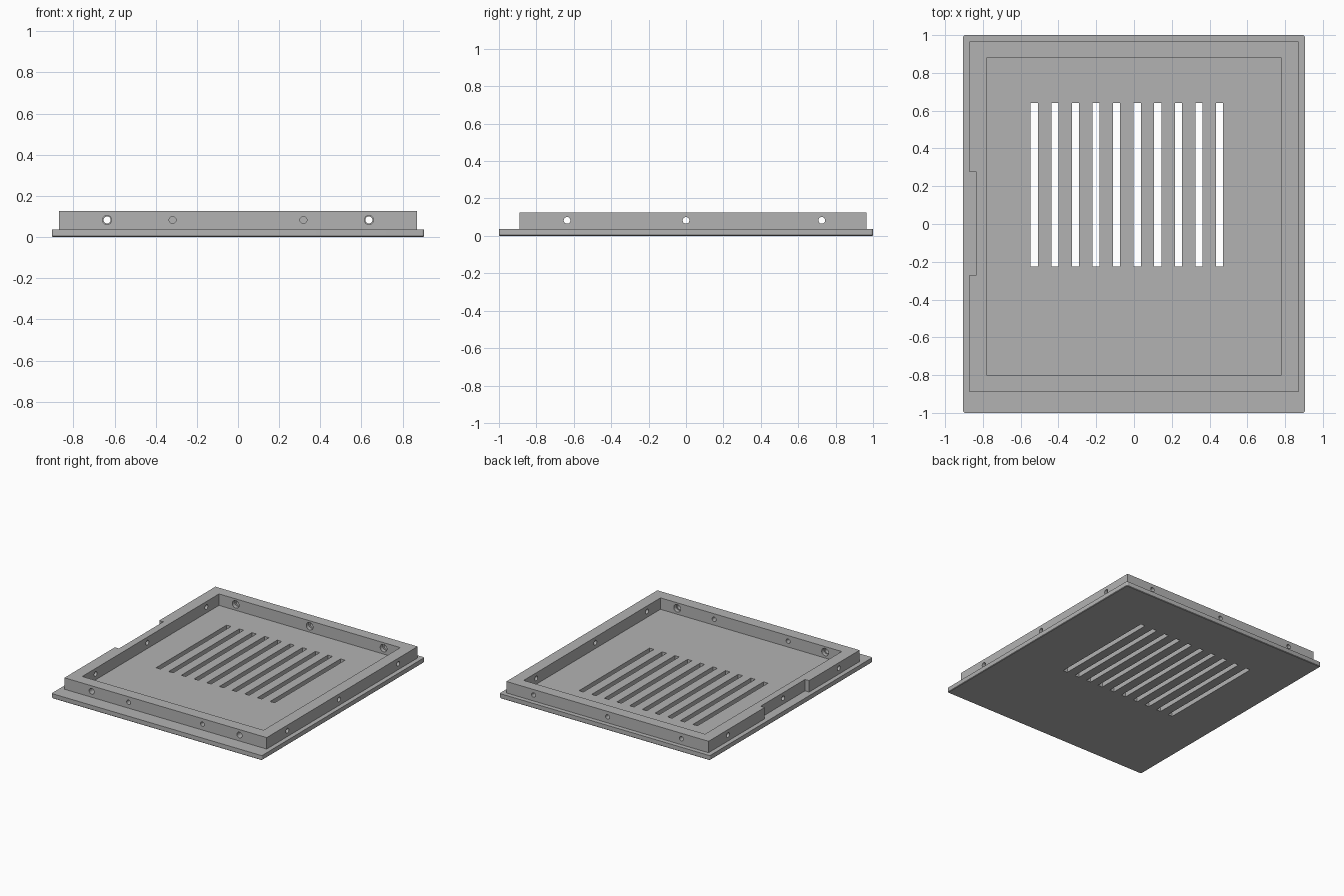
import bpy, bmesh, math
from mathutils import Matrix, Vector

if "Cube" in bpy.data.objects:
    bpy.data.objects.remove(bpy.data.objects["Cube"])

PLATE_TOP, TOP = 0.037, 0.126
HOLE_Z = 0.083

grey = bpy.data.materials.new("light grey")
grey.diffuse_color = (0.45, 0.45, 0.45, 1)
grey.use_nodes = True
grey.node_tree.nodes["Principled BSDF"].inputs["Base Color"].default_value = grey.diffuse_color


def add_box(bm, x0, x1, y0, y1, z0, z1):
    size = Matrix.Diagonal((x1 - x0, y1 - y0, z1 - z0, 1))
    mid = Matrix.Translation(((x0 + x1) / 2, (y0 + y1) / 2, (z0 + z1) / 2))
    bmesh.ops.create_cube(bm, size=1, matrix=mid @ size)


def add_rod(bm, start, end, r):
    a, b = Vector(start), Vector(end)
    turn = (b - a).to_track_quat('Z', 'Y').to_matrix().to_4x4()
    bmesh.ops.create_cone(bm, cap_ends=True, segments=24, radius1=r, radius2=r,
                          depth=(b - a).length,
                          matrix=Matrix.Translation((a + b) / 2) @ turn)


def make(name, bm):
    bmesh.ops.recalc_face_normals(bm, faces=bm.faces)
    me = bpy.data.meshes.new(name)
    bm.to_mesh(me)
    bm.free()
    me.materials.append(grey)
    ob = bpy.data.objects.new(name, me)
    bpy.context.collection.objects.link(ob)
    return ob


def combine(ob, other, op):
    mod = ob.modifiers.new(op, 'BOOLEAN')
    mod.operation, mod.solver, mod.object = op, 'EXACT', other
    bpy.context.view_layer.objects.active = ob
    bpy.ops.object.modifier_apply(modifier=mod.name)
    bpy.data.objects.remove(other)


# base plate with rounded corners and a fine bottom chamfer
bm = bmesh.new()
add_box(bm, -0.905, 0.905, -1, 1, 0, PLATE_TOP)
corners = [e for e in bm.edges if abs(e.verts[0].co.z - e.verts[1].co.z) > 0.01]
bmesh.ops.bevel(bm, geom=corners, offset=0.012, segments=4, profile=0.5, affect='EDGES')
rim = [e for e in bm.edges if all(v.co.z < 0.001 for v in e.verts)]
bmesh.ops.bevel(bm, geom=rim, offset=0.004, segments=1, affect='EDGES')
cover = make("vent_cover", bm)

# raised frame, opened in the middle and notched on the left
bm = bmesh.new()
add_box(bm, -0.87, 0.87, -0.89, 0.965, PLATE_TOP, TOP)
frame = make("frame", bm)
bm = bmesh.new()
add_box(bm, -0.78, 0.78, -0.80, 0.88, -0.1, 0.3)
add_box(bm, -1, -0.835, -0.27, 0.275, -0.1, 0.3)
combine(frame, make("frame_opening", bm), 'DIFFERENCE')

# screw holes through all four walls
bm = bmesh.new()
for y in (-0.636, 0, 0.726):
    for s in (-1, 1):
        add_rod(bm, (s * 0.7, y, HOLE_Z), (s * 0.95, y, HOLE_Z), 0.018)
for x, r in ((-0.636, 0.022), (-0.318, 0.017), (0.318, 0.017), (0.636, 0.022)):
    add_rod(bm, (x, -0.95, HOLE_Z), (x, -0.75, HOLE_Z), r)
for x in (-0.636, 0, 0.636):
    add_rod(bm, (x, 0.8, HOLE_Z), (x, 1.05, HOLE_Z), 0.017)
combine(frame, make("screw_holes", bm), 'DIFFERENCE')

# wider recesses on the inner side of the front and back holes
bm = bmesh.new()
for x in (-0.636, 0.636):
    add_rod(bm, (x, -0.83, HOLE_Z), (x, -0.75, HOLE_Z), 0.029)
for x in (-0.636, 0, 0.636):
    add_rod(bm, (x, 0.8, HOLE_Z), (x, 0.91, HOLE_Z), 0.029)
combine(frame, make("screw_recesses", bm), 'DIFFERENCE')
combine(cover, frame, 'UNION')

# ten ventilation slots
bm = bmesh.new()
for i in range(10):
    x = -0.528 + i * 0.109
    add_box(bm, x - 0.019, x + 0.019, -0.226, 0.641, -0.1, 0.3)
combine(cover, make("vent_slots", bm), 'DIFFERENCE')

bpy.ops.object.select_all(action='DESELECT')
cover.select_set(True)
bpy.context.view_layer.objects.active = cover
bpy.ops.object.shade_smooth_by_angle(angle=math.radians(30))
